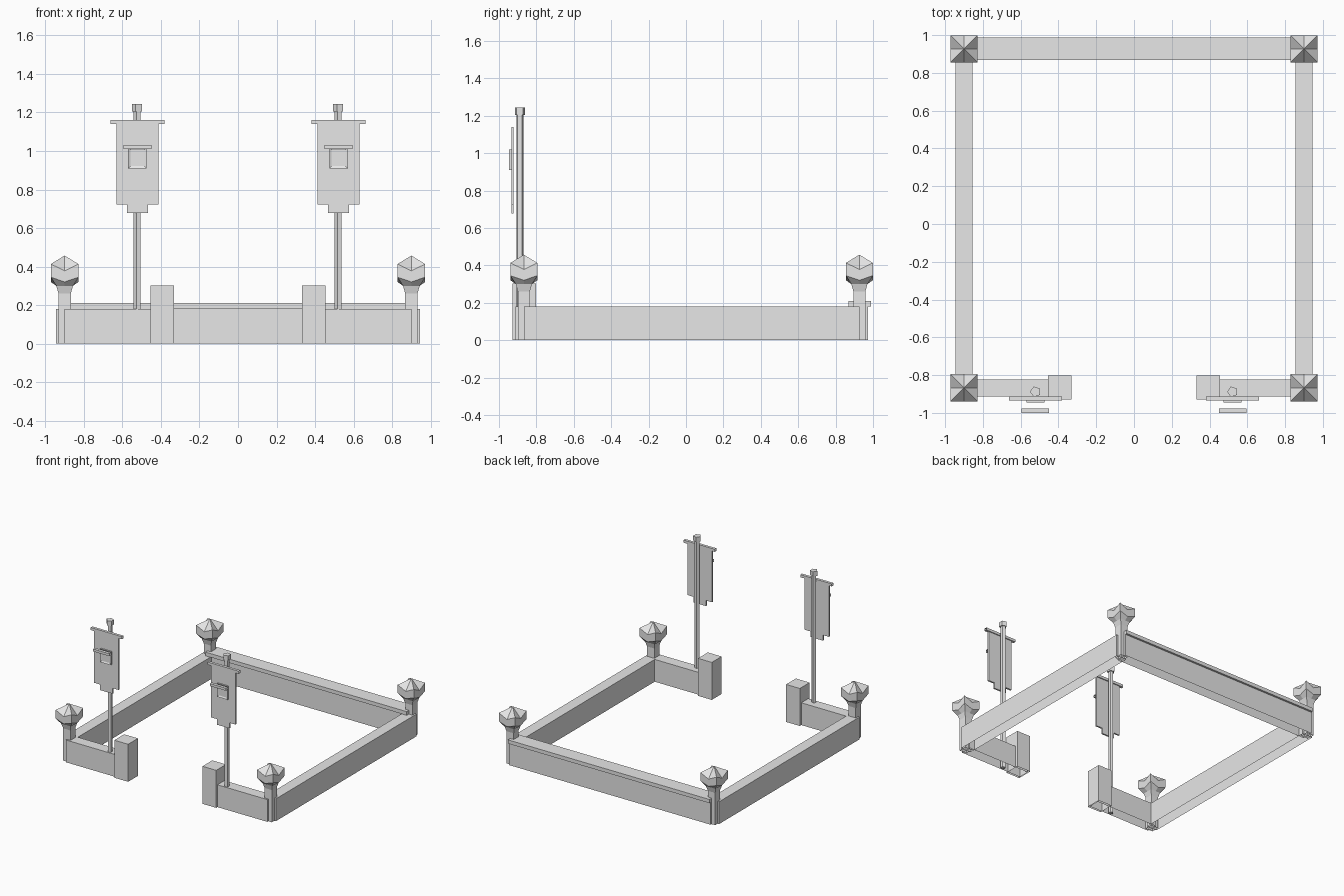
import bpy, bmesh, math
from mathutils import Matrix, Vector

if "Cube" in bpy.data.objects:
    bpy.data.objects.remove(bpy.data.objects["Cube"])

grey = bpy.data.materials.new("light_grey")
grey.diffuse_color = (0.8, 0.8, 0.8, 1)
grey.use_nodes = True
grey.node_tree.nodes["Principled BSDF"].inputs["Base Color"].default_value = grey.diffuse_color


def finish(name, bm):
    bmesh.ops.recalc_face_normals(bm, faces=bm.faces)
    me = bpy.data.meshes.new(name)
    bm.to_mesh(me)
    bm.free()
    me.materials.append(grey)
    ob = bpy.data.objects.new(name, me)
    bpy.context.collection.objects.link(ob)
    return ob


def box(name, x, y, z, open_axis=None):
    """Box from (min, max) ranges; open_axis removes 'bottom' or the 'ends' in x."""
    bm = bmesh.new()
    bmesh.ops.create_cube(bm, size=1)
    size = Vector((x[1] - x[0], y[1] - y[0], z[1] - z[0]))
    mid = Vector((x[0] + x[1], y[0] + y[1], z[0] + z[1])) / 2
    bmesh.ops.transform(bm, matrix=Matrix.Translation(mid) @ Matrix.Diagonal(size).to_4x4(), verts=bm.verts)
    bmesh.ops.recalc_face_normals(bm, faces=bm.faces)
    bm.normal_update()
    if open_axis == "bottom":
        drop = [f for f in bm.faces if f.normal.z < -0.9]
    elif open_axis == "ends":
        drop = [f for f in bm.faces if abs(f.normal.x) > 0.9]
    else:
        drop = []
    bmesh.ops.delete(bm, geom=drop, context='FACES_ONLY')
    return finish(name, bm)


def rod(name, x, y, z0, z1, r):
    bm = bmesh.new()
    bmesh.ops.create_cone(bm, cap_ends=True, segments=5, radius1=r, radius2=r, depth=z1 - z0,
                          matrix=Matrix.Translation((x, y, (z0 + z1) / 2)) @ Matrix.Rotation(math.pi / 2, 4, 'Z'))
    return finish(name, bm)


def corner_post(name, cx, cy):
    """Square shaft that flares into a faceted cap whose eaves dip mid-side."""
    around = [(-1, -1), (0, -1), (1, -1), (1, 0), (1, 1), (0, 1), (-1, 1), (-1, 0)]
    # half width, corner height, mid-side height
    rings = [(0.032, 0, 0), (0.032, 0.26, 0.26), (0.043, 0.30, 0.30),
             (0.072, 0.345, 0.32), (0.072, 0.413, 0.378)]
    bm = bmesh.new()
    loops = [[bm.verts.new((cx + a * h, cy + b * h, zc if a and b else zm)) for a, b in around]
             for h, zc, zm in rings]
    for lo, hi in zip(loops, loops[1:]):
        for i in range(8):
            j = (i + 1) % 8
            bm.faces.new((lo[i], lo[j], hi[j], hi[i]))
    tip = bm.verts.new((cx, cy, 0.457))
    for i in range(8):
        bm.faces.new((loops[-1][i], loops[-1][(i + 1) % 8], tip))
    return finish(name, bm)


def banner_cloth(name, cx):
    outline = [(-0.11, 1.14), (-0.11, 0.722), (-0.055, 0.722), (-0.055, 0.677),
               (0.055, 0.677), (0.055, 0.722), (0.11, 0.722), (0.11, 1.14)]
    bm = bmesh.new()
    face = bm.faces.new([bm.verts.new((cx + x, -0.934, z)) for x, z in outline])
    new = bmesh.ops.extrude_face_region(bm, geom=[face])["geom"]
    bmesh.ops.translate(bm, vec=(0, 0.013, 0), verts=[v for v in new if isinstance(v, bmesh.types.BMVert)])
    return finish(name, bm)


def emblem(name, cx):
    """Small plate with a recessed panel."""
    ob = box(name, (cx - 0.048, cx + 0.048), (-0.946, -0.934), (0.91, 1.018))
    bm = bmesh.new()
    bm.from_mesh(ob.data)
    bm.normal_update()
    front = [f for f in bm.faces if f.normal.y < -0.9]
    bmesh.ops.inset_region(bm, faces=front, thickness=0.017, depth=-0.006)
    bm.to_mesh(ob.data)
    bm.free()


FRONT, BACK, SIDE, T = -0.867, 0.927, 0.9, 0.045

# Back wall with its cap plank
box("back_wall", (-SIDE, SIDE), (BACK - T, BACK + T), (0, 0.18), "bottom")
box("back_plank", (-SIDE, SIDE), (0.868, 0.988), (0.18, 0.21))

for s, side in ((-1, "left"), (1, "right")):
    def span(a, b):
        return tuple(sorted((s * a, s * b)))

    # Walls, gate block and corner posts
    box(side + "_wall", span(SIDE - T, SIDE + T), (FRONT, BACK), (0, 0.18), "bottom")
    box(side + "_front_wall", span(0.34, SIDE), (FRONT - T, FRONT + T), (0, 0.18), "bottom")
    box(side + "_gate_block", span(0.332, 0.455), (-0.928, -0.803), (0, 0.303), "bottom")
    corner_post(side + "_front_post", s * SIDE, FRONT)
    corner_post(side + "_back_post", s * SIDE, BACK)

    # Banner on its pole
    cx = s * 0.522
    rod(side + "_banner_pole", cx, -0.888, 0, 1.21, 0.02)
    rod(side + "_pole_finial", cx, -0.888, 1.205, 1.243, 0.029)
    box(side + "_banner_crossbar", (cx - 0.14, cx + 0.14), (-0.935, -0.913), (1.14, 1.161), "ends")
    banner_cloth(side + "_banner_cloth", cx)
    emblem(side + "_banner_emblem", cx)
    box(side + "_emblem_bar", (cx - 0.073, cx + 0.073), (-1.0, -0.976), (1.01, 1.03), "ends")
